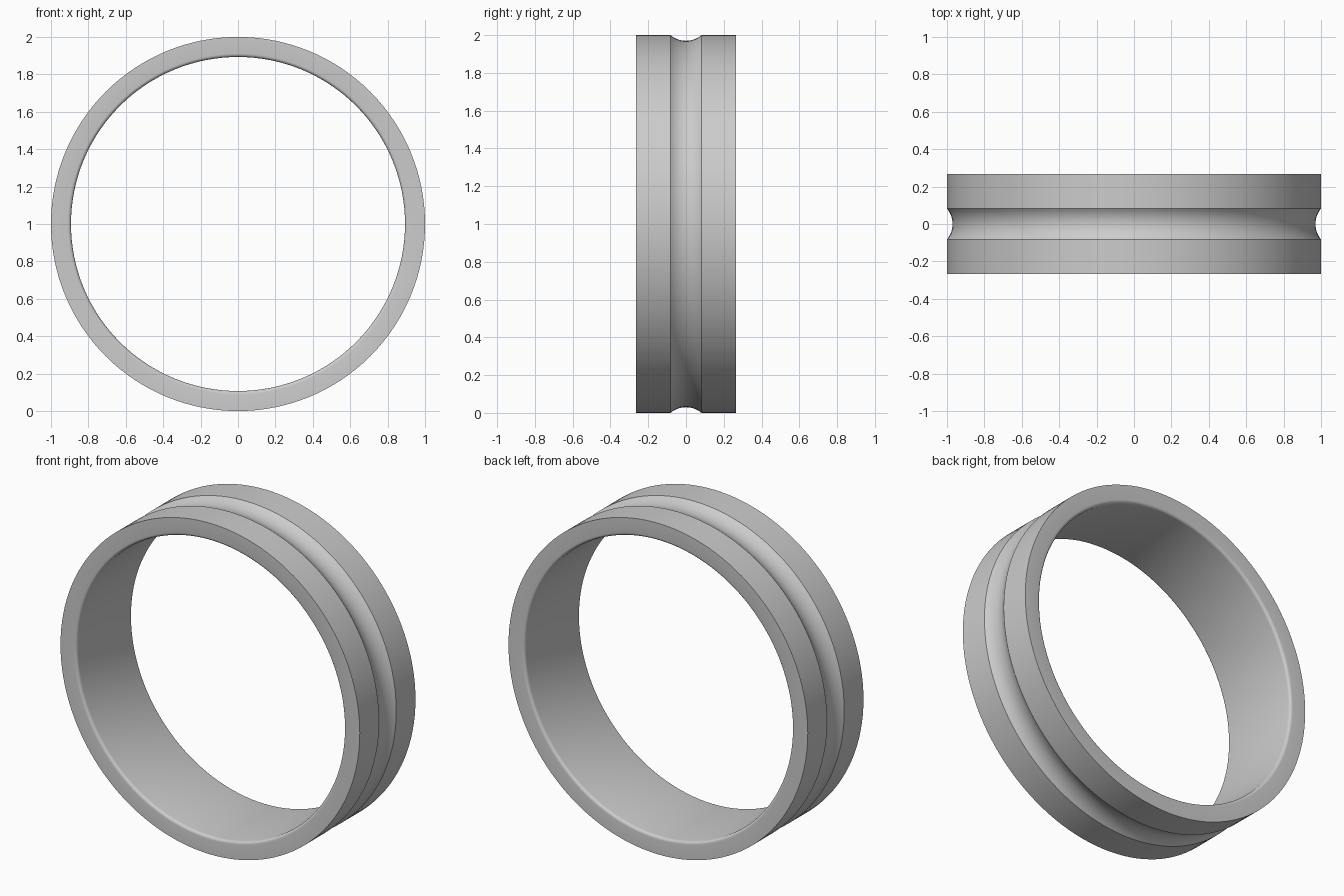
import bpy, bmesh, math
from mathutils import Matrix, Vector

cube = bpy.data.objects.get("Cube")
if cube:
    bpy.data.objects.remove(cube, do_unlink=True)

OUTER, INNER, HALF = 1.0, 0.893, 0.266
GROOVE_HALF, GROOVE_DEPTH, FILLET = 0.082, 0.03, 0.018
SEGMENTS = 128

grey = bpy.data.materials.new("light grey")
grey.use_nodes = True
colour = (0.6, 0.6, 0.6, 1)
grey.diffuse_color = colour
grey.node_tree.nodes["Principled BSDF"].inputs["Base Color"].default_value = colour


def arc(cy, cr, radius, start, end, steps):
    """Points (y, r) on an arc of the ring's cross-section."""
    angles = [math.radians(start + (end - start) * i / steps) for i in range(steps + 1)]
    return [(cy + radius * math.cos(a), cr + radius * math.sin(a)) for a in angles]


# Cross-section: flat rims, round groove outside, filleted bore
groove_r = (GROOVE_HALF ** 2 + GROOVE_DEPTH ** 2) / (2 * GROOVE_DEPTH)
spread = math.degrees(math.asin(GROOVE_HALF / groove_r))
section = [(-HALF, OUTER)]
section += arc(0, OUTER - GROOVE_DEPTH + groove_r, groove_r, 270 - spread, 270 + spread, 12)
section += [(HALF, OUTER)]
section += arc(HALF - FILLET, INNER + FILLET, FILLET, 0, -90, 5)
section += arc(-HALF + FILLET, INNER + FILLET, FILLET, -90, -180, 5)

# Sweep the section round the y axis
bm = bmesh.new()
rings = []
for i in range(SEGMENTS):
    turn = Matrix.Rotation(math.tau * i / SEGMENTS, 3, 'Y')
    rings.append([bm.verts.new(turn @ Vector((0, y, r)) + Vector((0, 0, OUTER)))
                  for y, r in section])
count = len(section)
for i, ring in enumerate(rings):
    after = rings[(i + 1) % SEGMENTS]
    for j in range(count):
        k = (j + 1) % count
        bm.faces.new((ring[j], ring[k], after[k], after[j]))
bmesh.ops.recalc_face_normals(bm, faces=bm.faces)

mesh = bpy.data.meshes.new("grooved_ring")
bm.to_mesh(mesh)
bm.free()
mesh.materials.append(grey)
ring_obj = bpy.data.objects.new("grooved_ring", mesh)
bpy.context.collection.objects.link(ring_obj)

# Smooth surfaces with crisp rims and groove edges
bpy.ops.object.select_all(action='DESELECT')
ring_obj.select_set(True)
bpy.context.view_layer.objects.active = ring_obj
bpy.ops.object.shade_smooth_by_angle(angle=math.radians(30))
